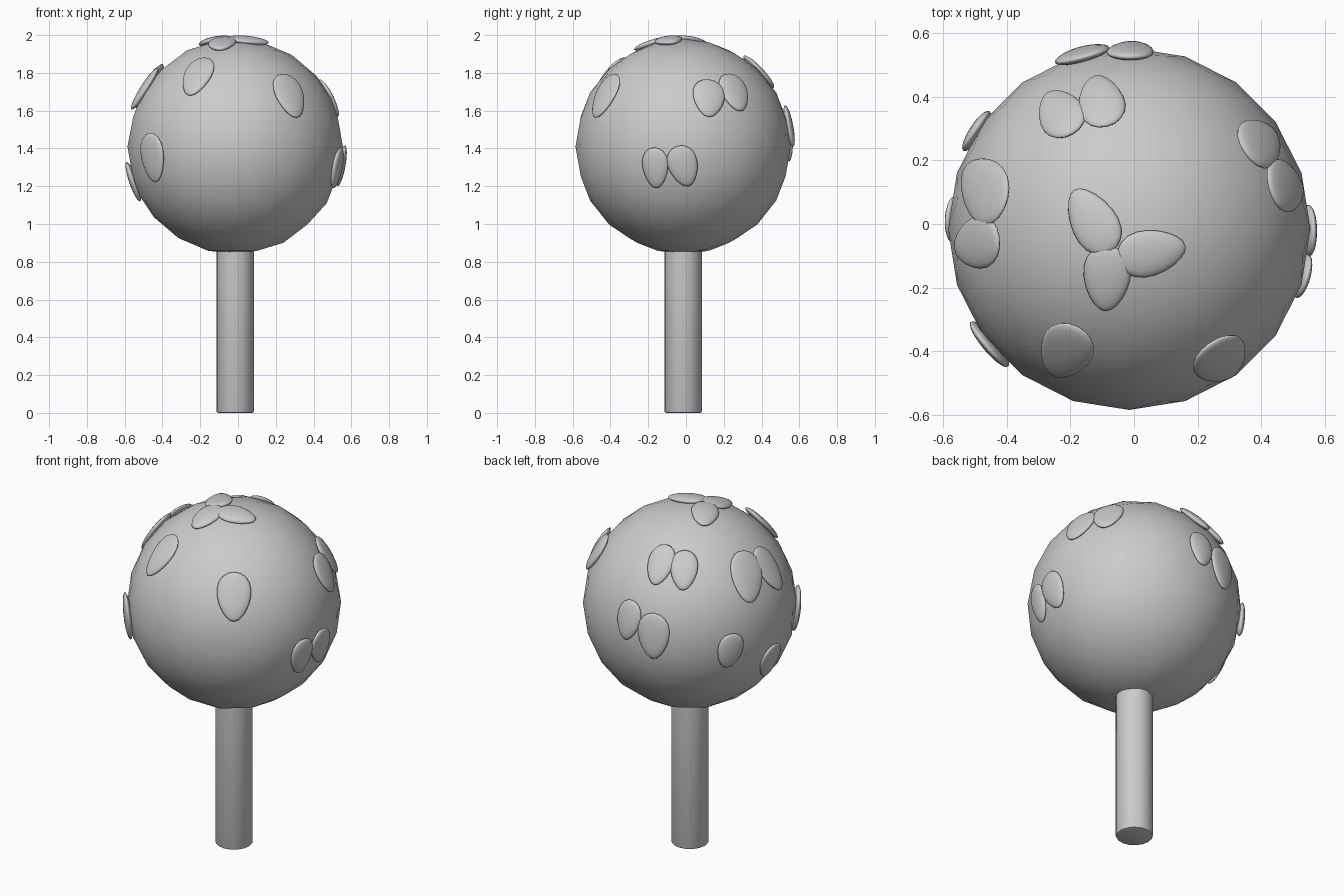
import bpy, bmesh
from math import radians
from mathutils import Vector, Matrix

if "Cube" in bpy.data.objects:
    bpy.data.objects.remove(bpy.data.objects["Cube"])

CENTRE = Vector((-0.015, -0.015, 1.41))
RADIUS = 0.57


def finish(name, bm, angle=None):
    mesh = bpy.data.meshes.new(name)
    bm.to_mesh(mesh)
    bm.free()
    obj = bpy.data.objects.new(name, mesh)
    bpy.context.collection.objects.link(obj)
    bpy.ops.object.select_all(action='DESELECT')
    obj.select_set(True)
    bpy.context.view_layer.objects.active = obj
    if angle is None:
        bpy.ops.object.shade_smooth()
    else:
        bpy.ops.object.shade_smooth_by_angle(angle=radians(angle))
    return obj


def leaf(name, point, twist, length, width):
    """Flat egg lying on the crown, narrow end down the slope, turned by twist."""
    normal = (Vector(point) - CENTRE).normalized()
    down = (Vector((0, 0, -1)) + normal * normal.z).normalized()
    down = Matrix.Rotation(radians(twist), 3, normal) @ down
    side = down.cross(normal)
    bm = bmesh.new()
    bmesh.ops.create_uvsphere(bm, u_segments=20, v_segments=12, radius=1)
    for v in bm.verts:
        x, y, z = v.co
        v.co = (CENTRE + normal * (RADIUS + 0.001 + 0.022 * z)
                + side * (x * width / 2 * (1 - 0.22 * y))
                + down * (y * length / 2))
    bmesh.ops.recalc_face_normals(bm, faces=bm.faces)
    finish(name, bm)


# Trunk with a small rounded rim
bm = bmesh.new()
bmesh.ops.create_cone(bm, cap_ends=True, segments=16, radius1=0.1, radius2=0.1, depth=0.94,
                      matrix=Matrix.Translation((CENTRE.x, CENTRE.y, 0.47)))
rim = [e for e in bm.edges if all(v.co.z < 0.01 for v in e.verts)]
bmesh.ops.bevel(bm, geom=rim, offset=0.01, segments=2, profile=0.5, affect='EDGES')
finish("trunk", bm, 40)

# Round crown
bm = bmesh.new()
bmesh.ops.create_icosphere(bm, subdivisions=3, radius=RADIUS, matrix=Matrix.Translation(CENTRE))
finish("crown", bm)

# Leaves: position, twist, length, width
leaves = [
    # cluster of three on top
    ((-0.13, 0.01, 1.97), -46, 0.23, 0.145),
    ((0.055, -0.09, 1.97), 57, 0.22, 0.145),
    ((-0.085, -0.17, 1.95), 20, 0.215, 0.147),
    # single leaves at the front and left
    ((-0.215, -0.40, 1.78), 0, 0.265, 0.165),
    ((0.275, -0.43, 1.68), 0, 0.265, 0.18),
    ((-0.46, -0.385, 1.35), 4, 0.265, 0.18),
    ((-0.50, 0.30, 1.37), -12, 0.205, 0.145),
    ((-0.565, 0.015, 1.22), 0, 0.22, 0.15),
    # pairs on the back and left
    ((-0.105, 0.39, 1.81), 0, 0.235, 0.145),
    ((-0.235, 0.355, 1.80), 0, 0.225, 0.145),
    ((-0.475, 0.11, 1.73), -18, 0.29, 0.195),
    ((-0.50, -0.06, 1.72), 5, 0.265, 0.165),
    ((-0.01, 0.555, 1.52), -5, 0.225, 0.145),
    ((-0.165, 0.54, 1.46), 0, 0.26, 0.175),
    # pairs on the right
    ((0.475, 0.12, 1.665), -8, 0.225, 0.17),
    ((0.395, 0.255, 1.695), 0, 0.23, 0.165),
    ((0.535, -0.165, 1.295), 0, 0.22, 0.14),
    ((0.555, -0.015, 1.305), 15, 0.225, 0.155),
]
for i, spec in enumerate(leaves):
    leaf(f"leaf_{i + 1:02d}", *spec)
